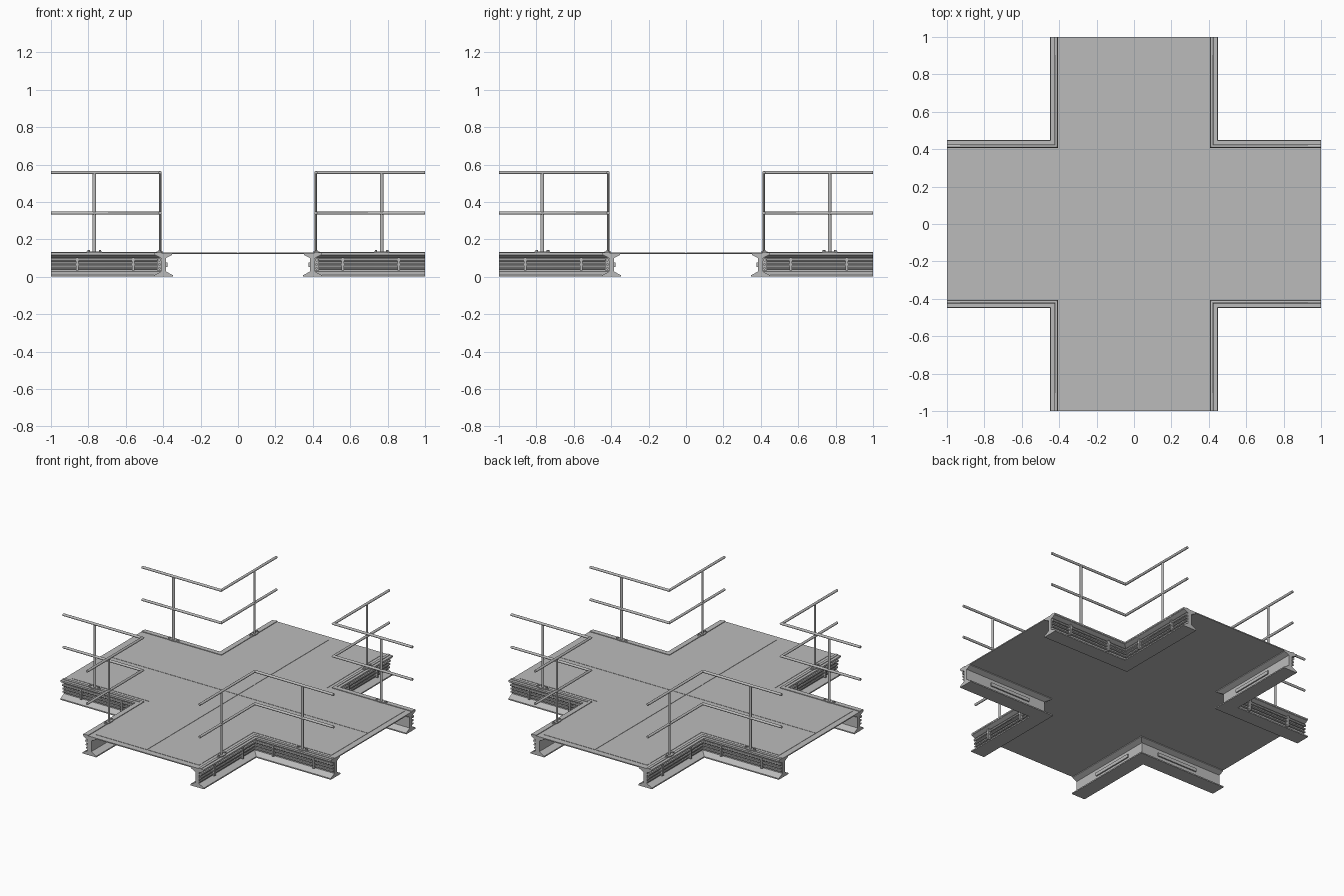
import bpy, bmesh, math
from mathutils import Matrix, Vector

cube = bpy.data.objects.get("Cube")
if cube:
    bpy.data.objects.remove(cube)

steel = bpy.data.materials.new("grey_steel")
steel.use_nodes = True
GREY = (0.5, 0.5, 0.5, 1)
steel.diffuse_color = GREY
steel.node_tree.nodes["Principled BSDF"].inputs["Base Color"].default_value = GREY


def finish(name, bm, smooth=False):
    """Turn a bmesh for one corner into an object mirrored to all four corners."""
    bmesh.ops.recalc_face_normals(bm, faces=bm.faces)
    mesh = bpy.data.meshes.new(name)
    bm.to_mesh(mesh)
    bm.free()
    mesh.materials.append(steel)
    obj = bpy.data.objects.new(name, mesh)
    bpy.context.collection.objects.link(obj)
    mirror = obj.modifiers.new("four_corners", "MIRROR")
    mirror.use_axis = (True, True, False)
    mirror.use_mirror_merge = False
    if smooth:
        bpy.ops.object.select_all(action="DESELECT")
        obj.select_set(True)
        bpy.context.view_layer.objects.active = obj
        bpy.ops.object.shade_smooth_by_angle(angle=math.radians(40))
    return obj


def sweep(bm, profile, end=1.0):
    """Run a closed (offset, height) profile round the mitred corner."""
    rings = [[bm.verts.new(p) for p in ring] for ring in (
        [(end, o, z) for o, z in profile],
        [(o, o, z) for o, z in profile],
        [(o, end, z) for o, z in profile])]
    n = len(profile)
    for a, b in zip(rings, rings[1:]):
        for i in range(n):
            j = (i + 1) % n
            bm.faces.new((a[i], a[j], b[j], b[i]))
    bm.faces.new(rings[0])
    bm.faces.new(rings[2])


def circle(o, z, r, n=10):
    return [(o + r * math.cos(math.tau * i / n), z + r * math.sin(math.tau * i / n))
            for i in range(n)]


def swapped(v, swap):
    return Vector((v[1], v[0], v[2])) if swap else Vector(v)


def box(bm, centre, size):
    """Place a box on both arms of the corner."""
    for swap in (False, True):
        m = Matrix.Translation(swapped(centre, swap)) @ Matrix.Diagonal((*swapped(size, swap), 1))
        bmesh.ops.create_cube(bm, size=1, matrix=m)


def cylinder(bm, centre, radius, height, sides=12, squash=1.0):
    """Place an upright cylinder, optionally oval, on both arms."""
    for swap in (False, True):
        scale = swapped((1, squash, 1), swap)
        m = Matrix.Translation(swapped(centre, swap)) @ Matrix.Diagonal((*scale, 1))
        bmesh.ops.create_cone(bm, cap_ends=True, segments=sides, radius1=radius,
                              radius2=radius, depth=height, matrix=m)


def slab(bm, points, z0, z1):
    face = bm.faces.new([bm.verts.new((x, y, z0)) for x, y in points])
    new = bmesh.ops.extrude_face_region(bm, geom=[face])["geom"]
    bmesh.ops.translate(bm, vec=(0, 0, z1 - z0),
                        verts=[v for v in new if isinstance(v, bmesh.types.BMVert)])


def ell(inner, width, end):
    return [(inner, inner), (end, inner), (end, width), (width, width),
            (width, end), (inner, end)]


# Deck sheet, with thin floor panels leaving seams between them
bm = bmesh.new()
slab(bm, ell(0, 0.41, 1), 0.121, 0.128)
finish("deck_sheet", bm)
bm = bmesh.new()
slab(bm, ell(0.0015, 0.385, 0.96), 0.128, 0.13)
finish("floor_panel", bm)

# Tapered I-beam around each corner
half = [(0.05, 0), (0.05, 0.008), (0.013, 0.028), (0.013, 0.1), (0.046, 0.116), (0.046, 0.122)]
profile = [(0.398 + o, z) for o, z in half] + [(0.398 - o, z) for o, z in reversed(half)]
bm = bmesh.new()
sweep(bm, profile)
finish("corner_beam", bm)

# Kerb strip along the deck edge
bm = bmesh.new()
sweep(bm, [(0.408, 0.12), (0.446, 0.12), (0.446, 0.129), (0.427, 0.129),
           (0.427, 0.132), (0.408, 0.132)])
finish("edge_kerb", bm)

# Service pipes along the outer web, and their clamps
bm = bmesh.new()
for o, z, r in ((0.421, 0.09, 0.009), (0.42, 0.066, 0.007), (0.419, 0.045, 0.006)):
    sweep(bm, circle(o, z, r, 8))
finish("service_pipes", bm, True)
bm = bmesh.new()
for x in (0.56, 0.86):
    box(bm, (x, 0.421, 0.068), (0.014, 0.024, 0.07))
finish("pipe_clamps", bm)

# Long stiffener plates on the inner web
bm = bmesh.new()
box(bm, (0.66, 0.381, 0.064), (0.3, 0.009, 0.022))
finish("web_plates", bm)

# Handrails
for name, z in (("top_rail", 0.557), ("middle_rail", 0.34)):
    bm = bmesh.new()
    sweep(bm, circle(0.416, z, 0.0085))
    finish(name, bm, True)

# Posts, oval feet and bolts
bm = bmesh.new()
cylinder(bm, (0.768, 0.416, 0.342), 0.0095, 0.424, squash=0.65)
finish("rail_posts", bm, True)
bm = bmesh.new()
cylinder(bm, (0.768, 0.418, 0.133), 0.042, 0.006, 16, squash=0.42)
finish("post_feet", bm)
bm = bmesh.new()
for x in (0.738, 0.798):
    cylinder(bm, (x, 0.418, 0.138), 0.007, 0.009, 6)
finish("foot_bolts", bm)
